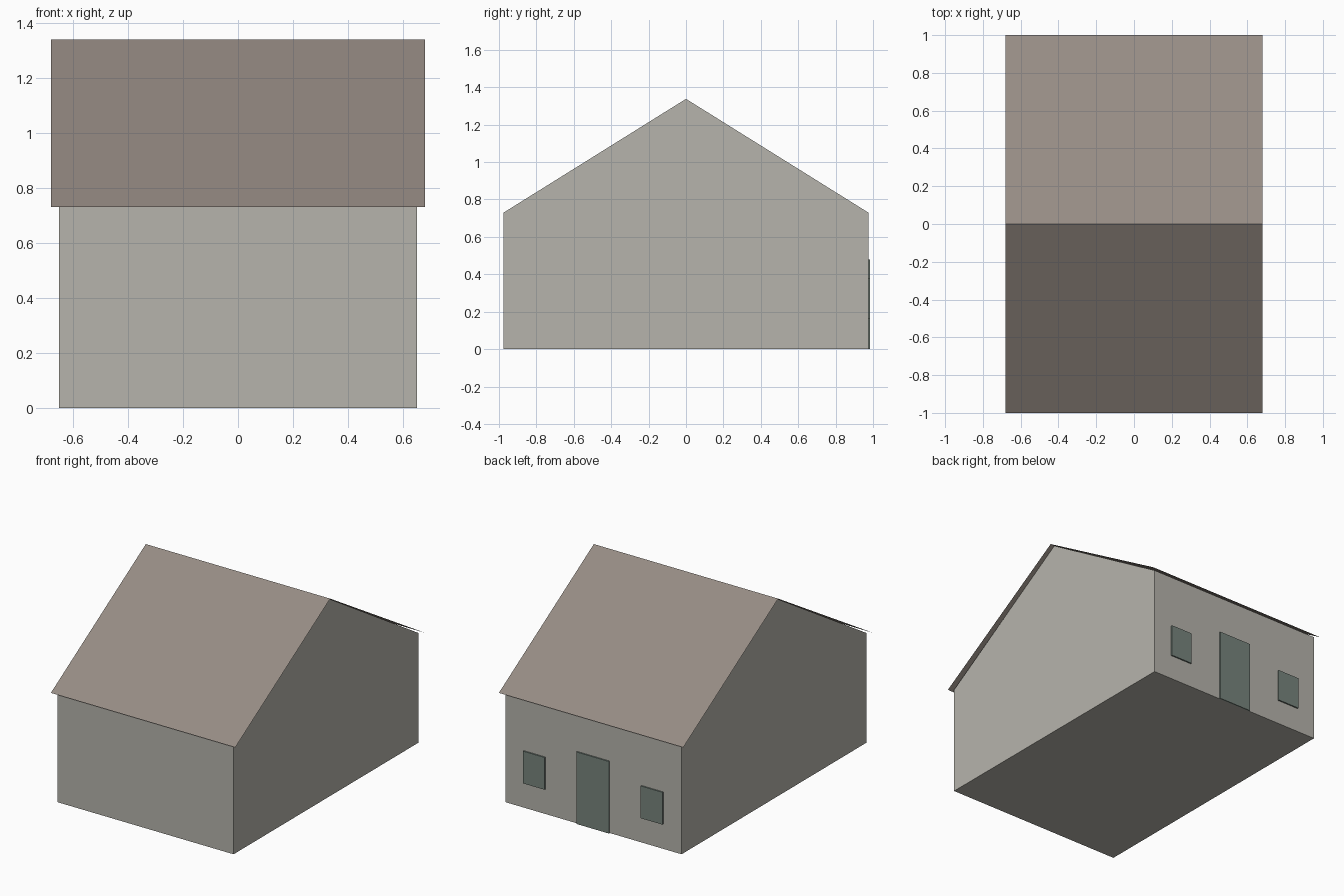
import bpy

cube = bpy.data.objects.get("Cube")
if cube:
    bpy.data.objects.remove(cube, do_unlink=True)

WALL_X, WALL_Y, EAVE_Z = 0.65, 0.975, 0.73
ROOF_X, ROOF_Y, RIDGE_Z = 0.68, 1.0, 1.34


def linear(c):
    c /= 255
    return c / 12.92 if c <= 0.04045 else ((c + 0.055) / 1.055) ** 2.4


def material(name, *rgb):
    mat = bpy.data.materials.new(name)
    colour = [linear(c) for c in rgb] + [1]
    mat.diffuse_color = colour
    mat.use_nodes = True
    mat.node_tree.nodes["Principled BSDF"].inputs["Base Color"].default_value = colour
    return mat


def extrude_x(name, profile, half, mat, closed):
    """Sweep a (y, z) profile along x, capped when closed."""
    n = len(profile)
    verts = [(x, y, z) for x in (-half, half) for y, z in profile]
    faces = [(i, i + n, (i + 1) % n + n, (i + 1) % n) for i in range(n if closed else n - 1)]
    if closed:
        faces += [tuple(range(n)), tuple(reversed(range(n, 2 * n)))]
    mesh = bpy.data.meshes.new(name)
    mesh.from_pydata(verts, [], faces)
    if closed:
        mesh.flip_normals()
    mesh.materials.append(mat)
    obj = bpy.data.objects.new(name, mesh)
    bpy.context.collection.objects.link(obj)
    return obj


def plate(name, x, width, bottom, top, mat, depth=0.009):
    """Thin panel mounted on the back wall."""
    bpy.ops.mesh.primitive_cube_add(size=1, location=(x, WALL_Y + depth / 2, (bottom + top) / 2))
    obj = bpy.context.object
    obj.name = name
    obj.scale = (width, depth, top - bottom)
    obj.data.materials.append(mat)


wall_mat = material("warm grey wall", 182, 180, 172)
roof_mat = material("brown grey roof", 150, 140, 132)
pane_mat = material("dull green panel", 119, 133, 125)

# Gabled body, closed underneath
extrude_x("walls", [(-WALL_Y, 0), (WALL_Y, 0), (WALL_Y, EAVE_Z),
                    (0, RIDGE_Z - 0.002), (-WALL_Y, EAVE_Z)], WALL_X, wall_mat, True)

# Thin overhanging roof sheet
extrude_x("roof", [(-ROOF_Y, EAVE_Z), (0, RIDGE_Z), (ROOF_Y, EAVE_Z)], ROOF_X, roof_mat, False)

# Door and a window on each side of it
plate("door", 0, 0.24, 0, 0.48, pane_mat)
for side, sign in (("left", 1), ("right", -1)):
    plate(side + "_window", sign * 0.435, 0.16, 0.165, 0.38, pane_mat)
